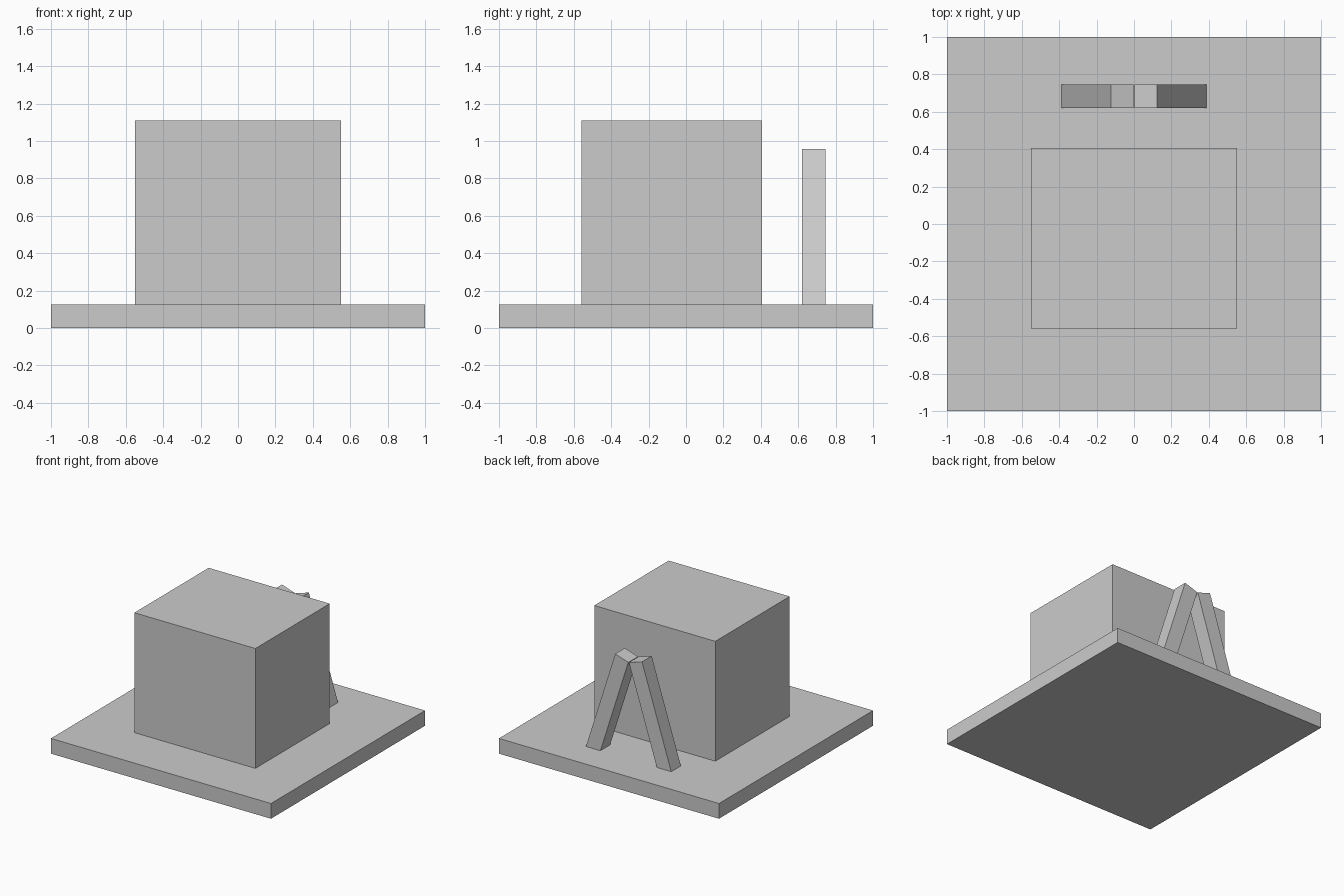
import bpy
import math
from mathutils import Matrix, Vector

default = bpy.data.objects.get("Cube")
if default:
    bpy.data.objects.remove(default, do_unlink=True)

# Single plain grey for every part
grey = bpy.data.materials.new("light_grey")
grey.use_nodes = True
colour = (0.6, 0.6, 0.6, 1)
grey.diffuse_color = colour
grey.node_tree.nodes["Principled BSDF"].inputs["Base Color"].default_value = colour


def box(name, low, high):
    """Flat-sided box between two opposite corners."""
    low, high = Vector(low), Vector(high)
    bpy.ops.mesh.primitive_cube_add(size=1)
    obj = bpy.context.object
    obj.name = name
    obj.data.transform(Matrix.Translation((low + high) / 2) @ Matrix.Diagonal((*(high - low), 1)))
    obj.data.materials.append(grey)
    return obj


BASE_TOP = 0.125

# Base slab and the large block standing on it
box("base_slab", (-1, -1, 0), (1, 1, BASE_TOP))
box("main_block", (-0.55, -0.56, BASE_TOP), (0.55, 0.405, 1.11))

# Two square bars leaning together behind the block, feet set into the slab
LEAN = math.radians(17.7)
THICK = 0.125
LENGTH = 0.93
for side, name in ((1, "left_leaning_bar"), (-1, "right_leaning_bar")):
    # Modelled hanging from its outer top corner, then tilted about it
    inner = -side * THICK
    bar = box(name, (min(0, inner), 0.62, -LENGTH), (max(0, inner), 0.745, 0))
    tilt = Matrix.Rotation(-side * LEAN, 4, "Y")
    bar.data.transform(Matrix.Translation((side * 0.122, 0, 0.957)) @ tilt)
